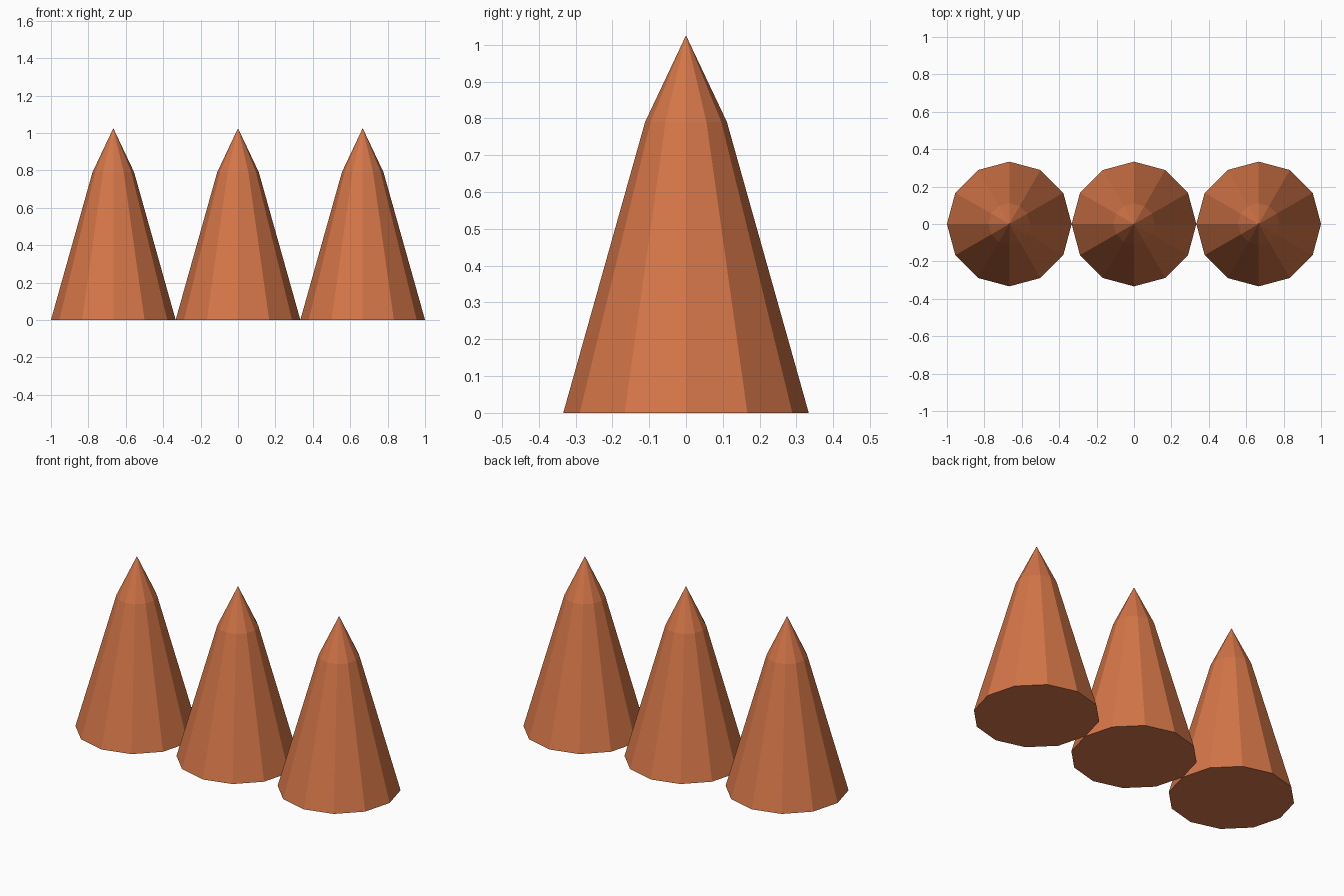
import bpy, bmesh, math

if "Cube" in bpy.data.objects:
    bpy.data.objects.remove(bpy.data.objects["Cube"])

SIDES = 12
R = 1 / 3

clay = bpy.data.materials.new("terracotta")
clay.diffuse_color = (0.66, 0.18, 0.065, 1)
clay.use_nodes = True
clay.node_tree.nodes["Principled BSDF"].inputs["Base Color"].default_value = clay.diffuse_color


def spike(name, x):
    """Faceted spike: tapered body, steeper-angled tip, closed base."""
    bm = bmesh.new()
    rings = []
    for r, z in ((R, 0.0), (R / 3, 0.79)):
        rings.append([bm.verts.new((r * math.cos(a), r * math.sin(a), z))
                      for a in (2 * math.pi * i / SIDES for i in range(SIDES))])
    low, high = rings
    apex = bm.verts.new((0, 0, 1.025))
    for i in range(SIDES):
        j = (i + 1) % SIDES
        bm.faces.new((low[i], low[j], high[j], high[i]))  # body
        bm.faces.new((high[i], high[j], apex))            # tip
    bm.faces.new(low[::-1])                               # base
    mesh = bpy.data.meshes.new(name)
    bm.to_mesh(mesh)
    bm.free()
    mesh.materials.append(clay)
    obj = bpy.data.objects.new(name, mesh)
    obj.location.x = x
    bpy.context.collection.objects.link(obj)


# Row of three touching spikes
for name, x in (("left_spike", -2 * R), ("middle_spike", 0), ("right_spike", 2 * R)):
    spike(name, x)
